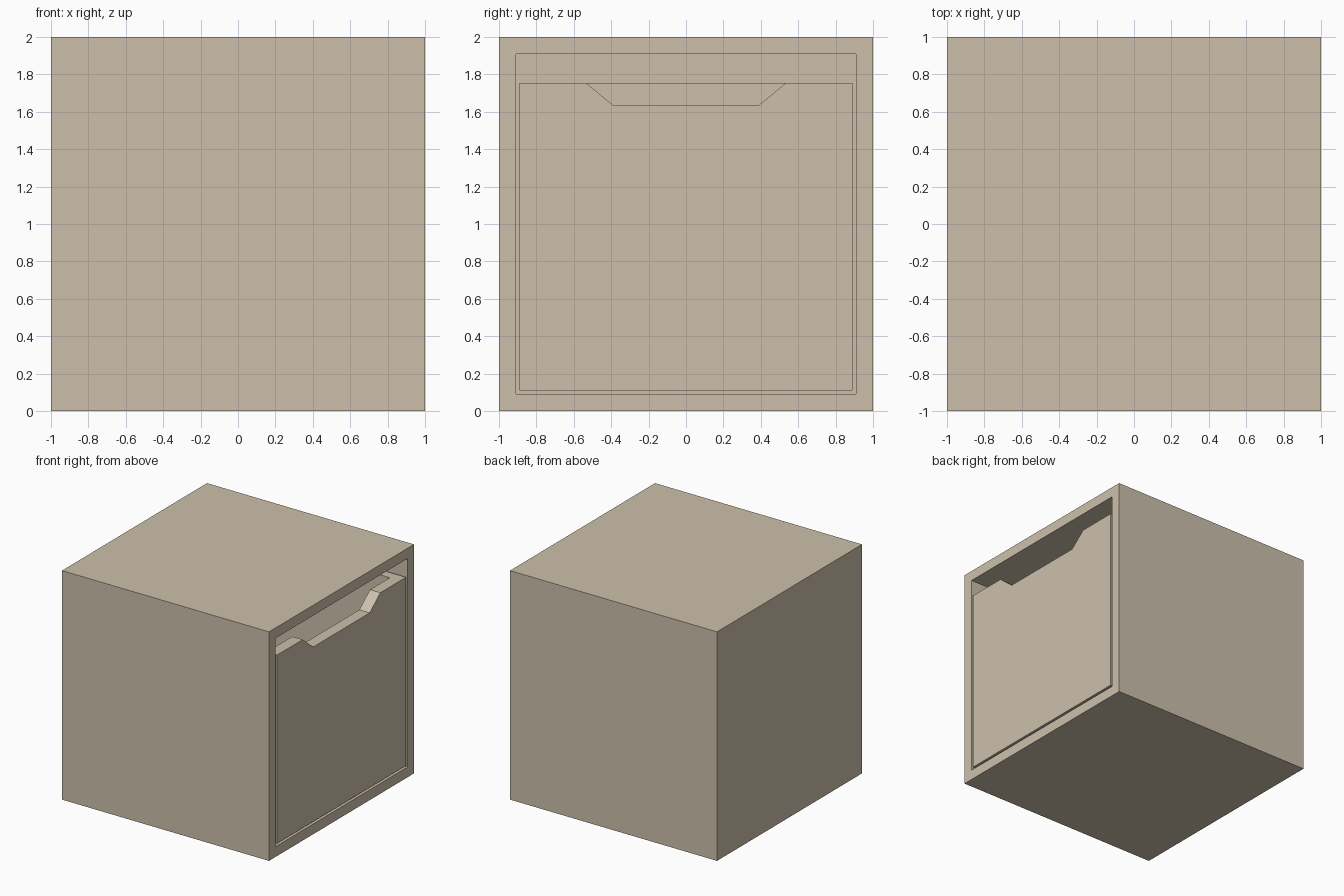
import bpy, bmesh

if "Cube" in bpy.data.objects:
    bpy.data.objects.remove(bpy.data.objects["Cube"])

mat = bpy.data.materials.new("warm beige")
mat.diffuse_color = (0.61, 0.53, 0.41, 1)
mat.use_nodes = True
mat.node_tree.nodes["Principled BSDF"].inputs["Base Color"].default_value = mat.diffuse_color


def finish(bm, name):
    bmesh.ops.recalc_face_normals(bm, faces=bm.faces)
    me = bpy.data.meshes.new(name)
    bm.to_mesh(me)
    bm.free()
    me.materials.append(mat)
    ob = bpy.data.objects.new(name, me)
    bpy.context.collection.objects.link(ob)
    return ob


def open_box(name, lo, hi, inner_lo, inner_hi, direction):
    """Box with a cavity whose mouth is on the +x or +z side."""
    bm = bmesh.new()

    def ring(a, b, level):
        if direction == 'x':
            pts = [(level, a[1], a[2]), (level, b[1], a[2]), (level, b[1], b[2]), (level, a[1], b[2])]
        else:
            pts = [(a[0], a[1], level), (b[0], a[1], level), (b[0], b[1], level), (a[0], b[1], level)]
        return [bm.verts.new(p) for p in pts]

    k = 0 if direction == 'x' else 2
    rings = [ring(lo, hi, lo[k]), ring(lo, hi, hi[k]),
             ring(inner_lo, inner_hi, hi[k]), ring(inner_lo, inner_hi, inner_lo[k])]
    for a, b in zip(rings, rings[1:]):
        for i in range(4):
            j = (i + 1) % 4
            bm.faces.new((a[i], a[j], b[j], b[i]))
    bm.faces.new(rings[0])
    bm.faces.new(rings[3])
    return finish(bm, name)


# Cabinet shell, open towards +x
open_box("cabinet_shell", (-1, -1, 0), (1, 1, 2),
         (-0.91, -0.91, 0.09), (1, 0.91, 1.91), 'x')

# Drawer tray, open upwards, with walls as high as the front
drawer = open_box("drawer", (-0.89, -0.89, 0.11), (1, 0.89, 1.755),
                  (-0.81, -0.81, 0.19), (0.9, 0.81, 1.755), 'z')

# Hand notch cut through the drawer front
bm = bmesh.new()
slope = (0.535 - 0.39) / (1.755 - 1.635)
top = 1.85
w = 0.39 + slope * (top - 1.635)
profile = [(-0.39, 1.635), (0.39, 1.635), (w, top), (-w, top)]
face = bm.faces.new([bm.verts.new((0.8, y, z)) for y, z in profile])
ext = bmesh.ops.extrude_face_region(bm, geom=[face])
bmesh.ops.translate(bm, vec=(0.3, 0, 0),
                    verts=[v for v in ext["geom"] if isinstance(v, bmesh.types.BMVert)])
cutter = finish(bm, "notch_cutter")
cutter.hide_render = True
cutter.hide_viewport = False
cutter.display_type = 'WIRE'
mod = drawer.modifiers.new("notch", 'BOOLEAN')
mod.operation = 'DIFFERENCE'
mod.solver = 'EXACT'
mod.object = cutter
bpy.context.view_layer.objects.active = drawer
drawer.select_set(True)
bpy.ops.object.modifier_apply(modifier="notch")
bpy.data.objects.remove(cutter, do_unlink=True)
